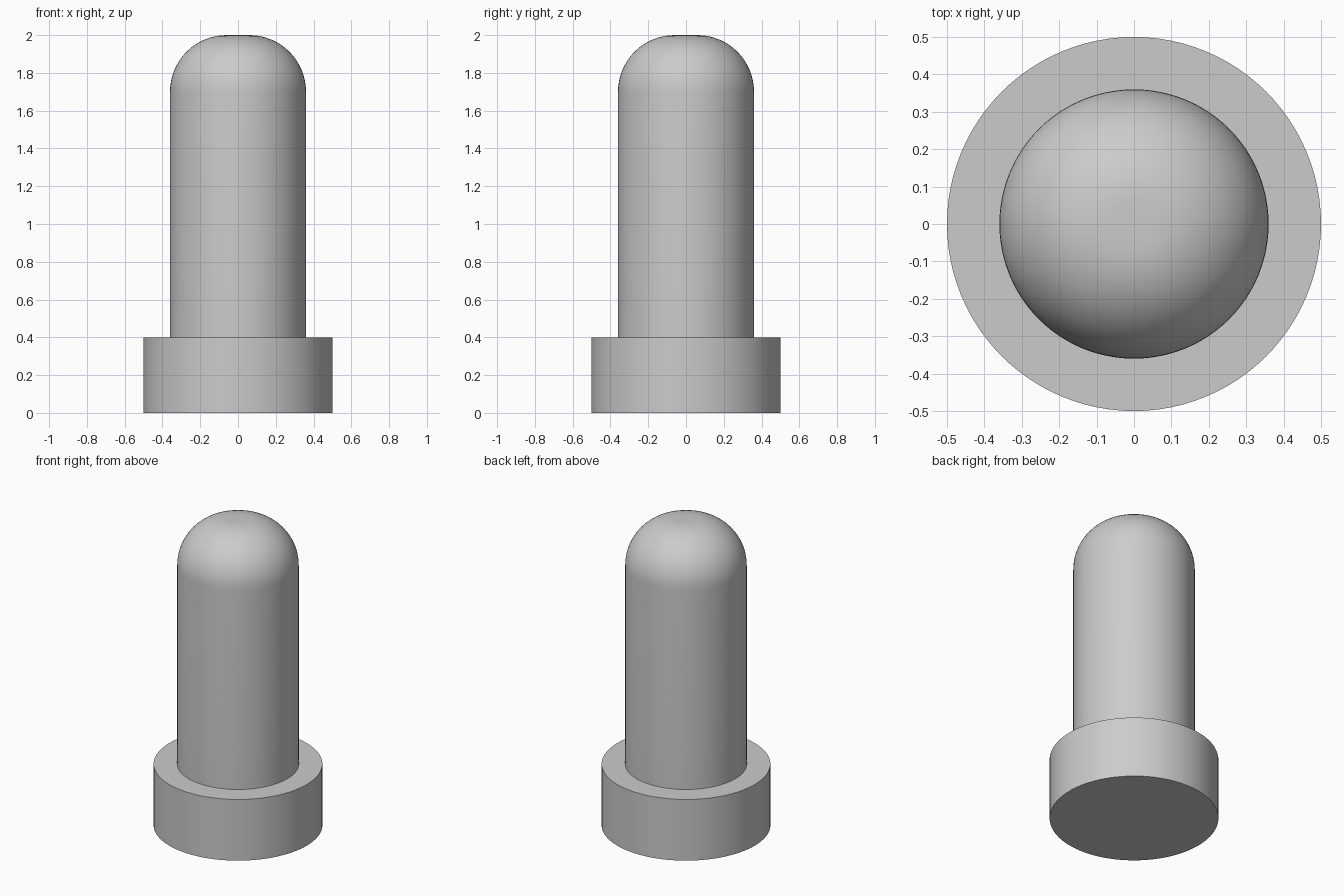
import bpy
import bmesh
from math import sin, cos, pi, radians

cube = bpy.data.objects.get("Cube")
if cube:
    bpy.data.objects.remove(cube, do_unlink=True)

SEGMENTS = 96
BASE_R, BASE_H = 0.5, 0.4
PIN_R, FILLET, TOP = 0.36, 0.3, 2.0

grey = bpy.data.materials.new("plain grey")
grey.use_nodes = True
colour = (0.6, 0.6, 0.6, 1)
grey.diffuse_color = colour
grey.node_tree.nodes["Principled BSDF"].inputs["Base Color"].default_value = colour


def lathe(name, profile):
    """Turn a (radius, height) profile about z, from axis to axis."""
    bm = bmesh.new()
    verts = [bm.verts.new((r, 0, z)) for r, z in profile]
    edges = [bm.edges.new(pair) for pair in zip(verts, verts[1:])]
    bmesh.ops.spin(bm, geom=verts + edges, cent=(0, 0, 0), axis=(0, 0, 1),
                   angle=2 * pi, steps=SEGMENTS, use_duplicate=False)
    bmesh.ops.remove_doubles(bm, verts=bm.verts, dist=0.0001)
    bmesh.ops.recalc_face_normals(bm, faces=bm.faces)
    mesh = bpy.data.meshes.new(name)
    bm.to_mesh(mesh)
    bm.free()
    mesh.materials.append(grey)
    obj = bpy.data.objects.new(name, mesh)
    bpy.context.collection.objects.link(obj)
    bpy.ops.object.select_all(action="DESELECT")
    obj.select_set(True)
    bpy.context.view_layer.objects.active = obj
    bpy.ops.object.shade_smooth_by_angle(angle=radians(30))
    return obj


# Flanged pin: wide collar, straight shaft, rounded end with a small flat
steps = 16
rounded_end = [(PIN_R - FILLET + FILLET * cos(a), TOP - FILLET + FILLET * sin(a))
               for a in (i * pi / 2 / steps for i in range(steps + 1))]
collar = [(0, 0), (BASE_R, 0), (BASE_R, BASE_H), (PIN_R, BASE_H)]
lathe("flanged_pin", collar + rounded_end + [(0, TOP)])
